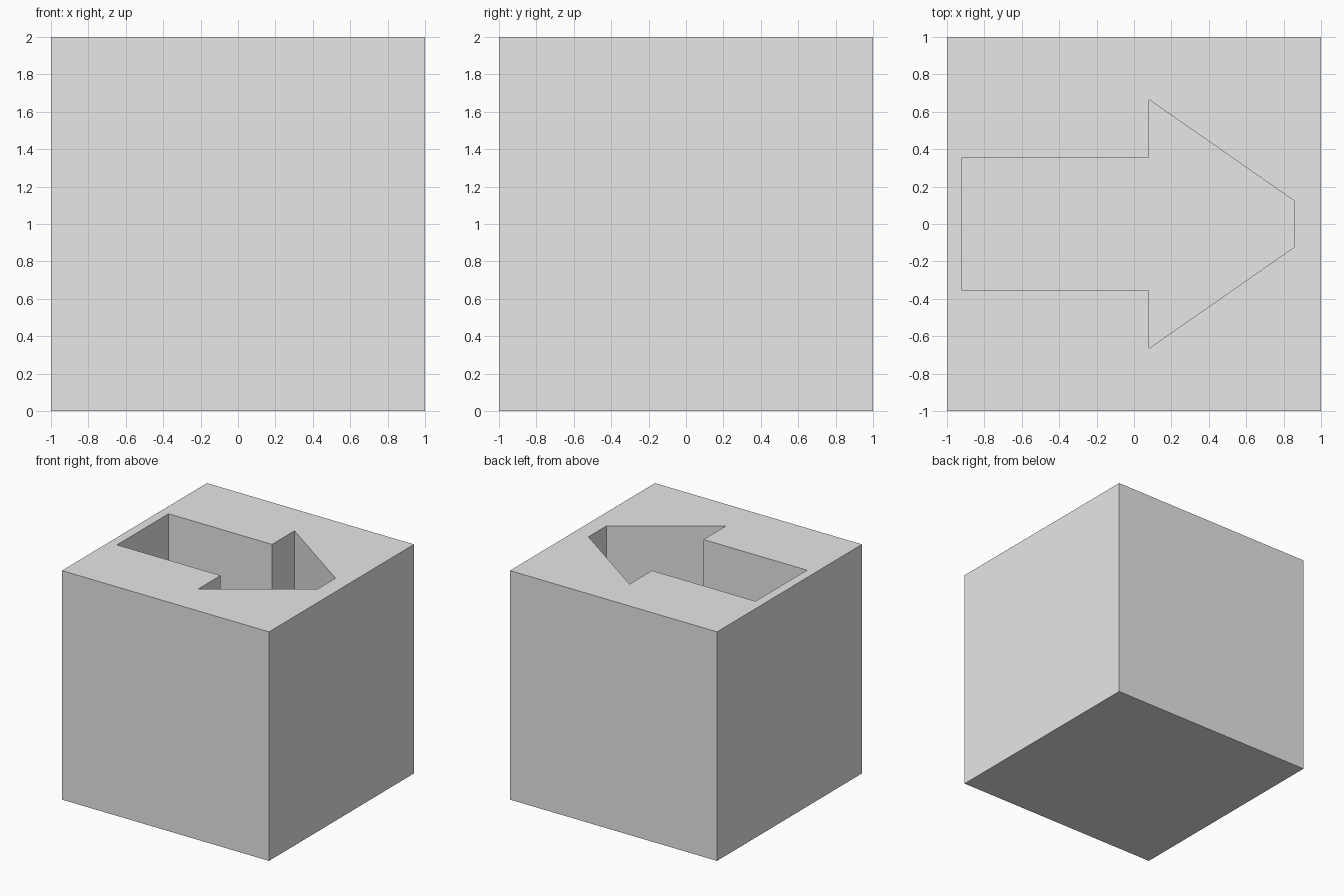
import bpy
import bmesh

SIZE = 2.0
RECESS_DEPTH = 1.0

default_cube = bpy.data.objects.get("Cube")
if default_cube:
    bpy.data.objects.remove(default_cube, do_unlink=True)

# Plain grey material
grey = bpy.data.materials.new("light_grey")
grey.use_nodes = True
colour = (0.8, 0.8, 0.8, 1.0)
grey.diffuse_color = colour
grey.node_tree.nodes["Principled BSDF"].inputs["Base Color"].default_value = colour


def add_prism(name, outline, bottom, top):
    """Extrude a flat counter-clockwise outline from bottom to top."""
    bm = bmesh.new()
    base = bm.faces.new([bm.verts.new((x, y, bottom)) for x, y in outline])
    result = bmesh.ops.extrude_face_region(bm, geom=[base], use_keep_orig=True)
    raised = [v for v in result["geom"] if isinstance(v, bmesh.types.BMVert)]
    bmesh.ops.translate(bm, verts=raised, vec=(0, 0, top - bottom))
    bmesh.ops.recalc_face_normals(bm, faces=bm.faces)
    mesh = bpy.data.meshes.new(name)
    bm.to_mesh(mesh)
    bm.free()
    mesh.materials.append(grey)
    obj = bpy.data.objects.new(name, mesh)
    bpy.context.collection.objects.link(obj)
    return obj


# Solid block
half = SIZE / 2
square = [(-half, -half), (half, -half), (half, half), (-half, half)]
block = add_prism("arrow_block", square, 0, SIZE)

# Blunt-tipped arrow outline, mirrored across its long axis
lower_half = [(-0.92, -0.355), (0.08, -0.355), (0.08, -0.665), (0.855, -0.125)]
arrow = lower_half + [(x, -y) for x, y in reversed(lower_half)]
cutter = add_prism("arrow_cutter", arrow, SIZE - RECESS_DEPTH, SIZE + 0.2)
cutter.hide_render = True

# Cut the arrow recess into the top
cut = block.modifiers.new("arrow_recess", "BOOLEAN")
cut.operation = "DIFFERENCE"
cut.solver = "EXACT"
cut.object = cutter
bpy.context.view_layer.objects.active = block
bpy.ops.object.modifier_apply(modifier=cut.name)
bpy.data.objects.remove(cutter, do_unlink=True)
